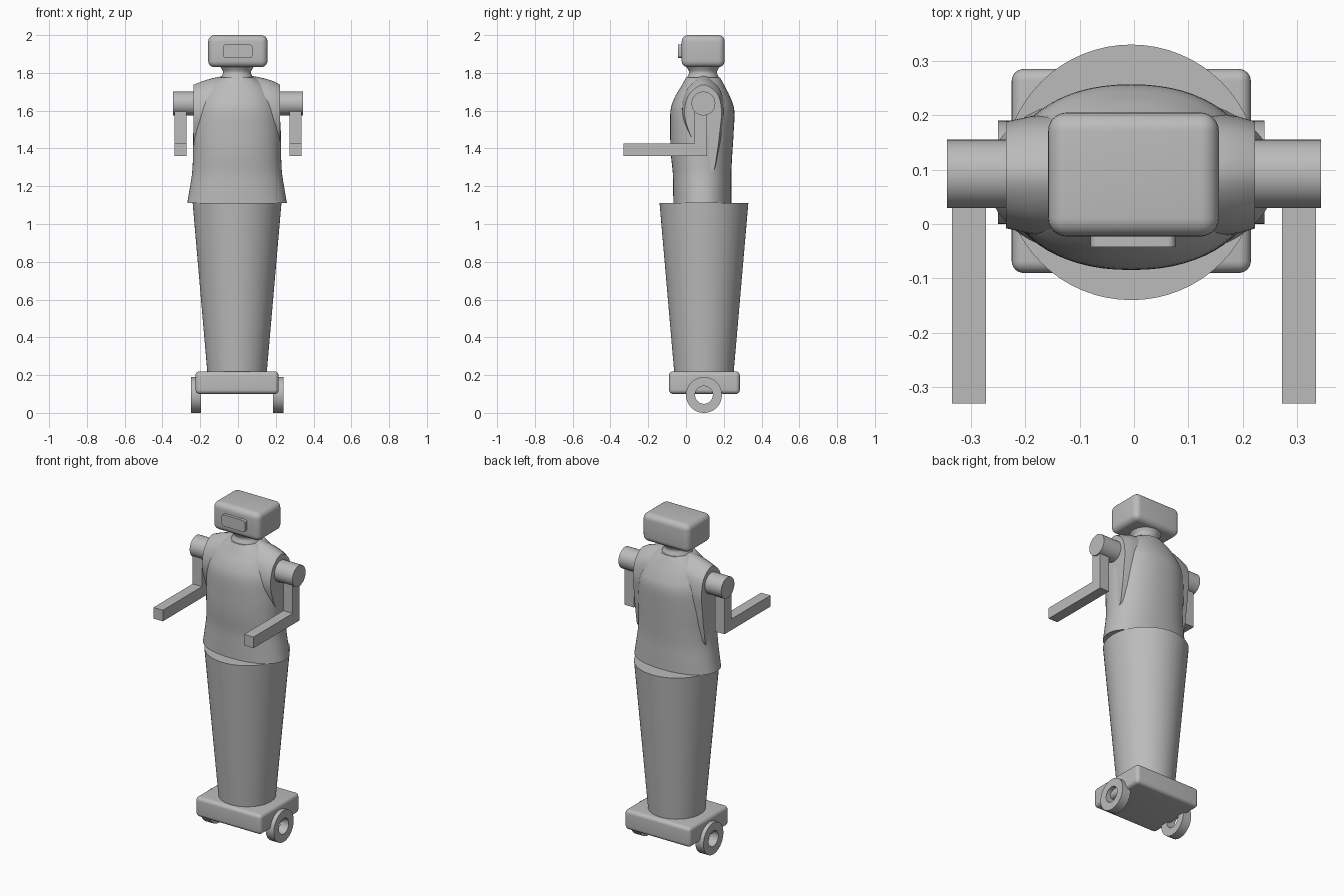
import bpy, bmesh, math
from mathutils import Vector, Matrix

cube = bpy.data.objects.get("Cube")
if cube:
    bpy.data.objects.remove(cube, do_unlink=True)

grey = bpy.data.materials.new("neutral grey")
grey.use_nodes = True
colour = (0.5, 0.5, 0.5, 1)
grey.diffuse_color = colour
grey.node_tree.nodes["Principled BSDF"].inputs["Base Color"].default_value = colour

CX, CY = -0.005, 0.095


def finish(name, bm, angle=35):
    bmesh.ops.recalc_face_normals(bm, faces=bm.faces)
    mesh = bpy.data.meshes.new(name)
    bm.to_mesh(mesh)
    bm.free()
    ob = bpy.data.objects.new(name, mesh)
    bpy.context.collection.objects.link(ob)
    mesh.materials.append(grey)
    bpy.ops.object.select_all(action="DESELECT")
    ob.select_set(True)
    bpy.context.view_layer.objects.active = ob
    bpy.ops.object.shade_smooth_by_angle(angle=math.radians(angle))
    return ob


def box(name, lo, hi, bevel=0, edges=None):
    lo, hi = Vector(lo), Vector(hi)
    bm = bmesh.new()
    bmesh.ops.create_cube(bm, size=1)
    for v in bm.verts:
        v.co = (lo + hi) / 2 + v.co * (hi - lo)
    if bevel:
        chosen = [e for e in bm.edges if edges is None or
                  abs((e.verts[0].co - e.verts[1].co)[edges]) > 1e-4]
        bmesh.ops.bevel(bm, geom=chosen, offset=bevel, segments=6,
                        profile=0.5, affect="EDGES")
    return finish(name, bm)


def loft(name, rings, closed=False, angle=35):
    """Skin a list of equal-length point rings; cap the ends or join them."""
    bm = bmesh.new()
    rows = [[bm.verts.new(p) for p in ring] for ring in rings]
    n = len(rows[0])
    pairs = list(zip(rows, rows[1:]))
    if closed:
        pairs.append((rows[-1], rows[0]))
    else:
        bm.faces.new(rows[0])
        bm.faces.new(rows[-1])
    for a, b in pairs:
        for i in range(n):
            j = (i + 1) % n
            bm.faces.new((a[i], a[j], b[j], b[i]))
    return finish(name, bm, angle)


def oval(z, rx, y0, y1, power=2.0, n=64):
    ring = []
    for i in range(n):
        t = math.tau * i / n
        c, s = math.cos(t), math.sin(t)
        ring.append((CX + rx * math.copysign(abs(c) ** (2 / power), c),
                     (y0 + y1) / 2 + (y1 - y0) / 2 * math.copysign(abs(s) ** (2 / power), s), z))
    return ring


def wheel_ring(x, r, n=48):
    return [(x, CY + r * math.cos(math.tau * i / n), 0.095 + r * math.sin(math.tau * i / n))
            for i in range(n)]


def spline(points, steps=5, loop=False):
    """Catmull-Rom curve through tuples."""
    pts = [Vector(p) for p in points]
    n, out = len(pts), []
    pick = (lambda i: pts[i % n]) if loop else (lambda i: pts[max(0, min(n - 1, i))])
    for i in range(n if loop else n - 1):
        a, b, c, d = (pick(i + k) for k in (-1, 0, 1, 2))
        for k in range(steps):
            t = k / steps
            out.append(0.5 * (2 * b + (c - a) * t + (2 * a - 5 * b + 4 * c - d) * t * t
                              + (3 * b - a - 3 * c + d) * t ** 3))
    if not loop:
        out.append(pts[-1])
    return out


# Rolling base
box("base", (-0.225, -0.09, 0.1), (0.215, 0.285, 0.22), 0.022)
for side, x0, x1 in (("right", -0.25, -0.195), ("left", 0.185, 0.24)):
    loft(side + "_wheel", [wheel_ring(x0, 0.095), wheel_ring(x1, 0.095),
                           wheel_ring(x1, 0.047), wheel_ring(x0, 0.047)], closed=True)

# Tapered column
loft("lower_body", [oval(z, r, CY - r, CY + r) for z, r in ((0.21, 0.157), (1.11, 0.235))])

# Torso: height, half width, front, back
sections = [(1.11, 0.264, -0.067, 0.24), (1.18, 0.252, -0.068, 0.24),
            (1.27, 0.238, -0.07, 0.24), (1.37, 0.233, -0.08, 0.245),
            (1.48, 0.232, -0.084, 0.252), (1.6, 0.222, -0.082, 0.256),
            (1.67, 0.195, -0.06, 0.235), (1.73, 0.155, -0.025, 0.205),
            (1.775, 0.095, 0.0, 0.18)]
top = []
sharp = spline([(z, rx, y0) for z, rx, y0, y1 in sections])
back = spline([(z, y1, 0) for z, rx, y0, y1 in sections])
loft("torso", [oval(f.x, f.y, f.z, b.y, 2.2) for f, b in zip(sharp, back)], angle=50)

# Neck with a flared collar
neck = spline([(1.75, 0.095, 0), (1.78, 0.082, 0), (1.805, 0.074, 0), (1.835, 0.09, 0)])
loft("neck", [oval(p.x, p.y, 0.09 - p.y, 0.09 + p.y) for p in neck], angle=50)

# Sleeve openings: a pointed drop in side view, (y, z)
drop = spline([(0.14, 1.28), (0.165, 1.38), (0.18, 1.5), (0.188, 1.6), (0.165, 1.69),
               (0.092, 1.737), (0.02, 1.69), (-0.008, 1.6), (0.012, 1.5), (0.075, 1.37)],
              loop=True)
for side, sx, edge in (("right", -1, 0.235), ("left", 1, 0.223)):
    rings = []
    for x, lift, swell in ((edge, 0, 1), (0.19, 0.018, 1.1), (0.14, 0.034, 1.16), (0.06, 0.05, 1.1)):
        rings.append([(sx * x, 0.092 + (p.x - 0.092) * swell,
                       p.y + lift * max(0, (p.y - 1.5) / 0.237)) for p in drop])
    loft(side + "_shoulder", rings, angle=45)

# Arms: round joint, upper arm and forearm
for side, sx in (("right", -1), ("left", 1)):
    bm = bmesh.new()
    bmesh.ops.create_cone(bm, cap_ends=True, segments=48, radius1=0.063, radius2=0.063, depth=0.145,
                          matrix=Matrix.Translation((sx * 0.2715, 0.092, 1.638))
                          @ Matrix.Rotation(math.pi / 2, 4, "Y"))
    finish(side + "_shoulder_joint", bm)
    xs = sorted((sx * 0.272, sx * 0.335))
    box(side + "_upper_arm", (xs[0], 0.045, 1.36), (xs[1], 0.11, 1.62))
    box(side + "_forearm", (xs[0], -0.33, 1.36), (xs[1], 0.045, 1.427))

# Head and face plate
box("head", (-0.158, -0.023, 1.83), (0.156, 0.205, 2.0), 0.034)
box("face_plate", (-0.08, -0.042, 1.88), (0.076, -0.01, 1.95), 0.014, edges=1)
